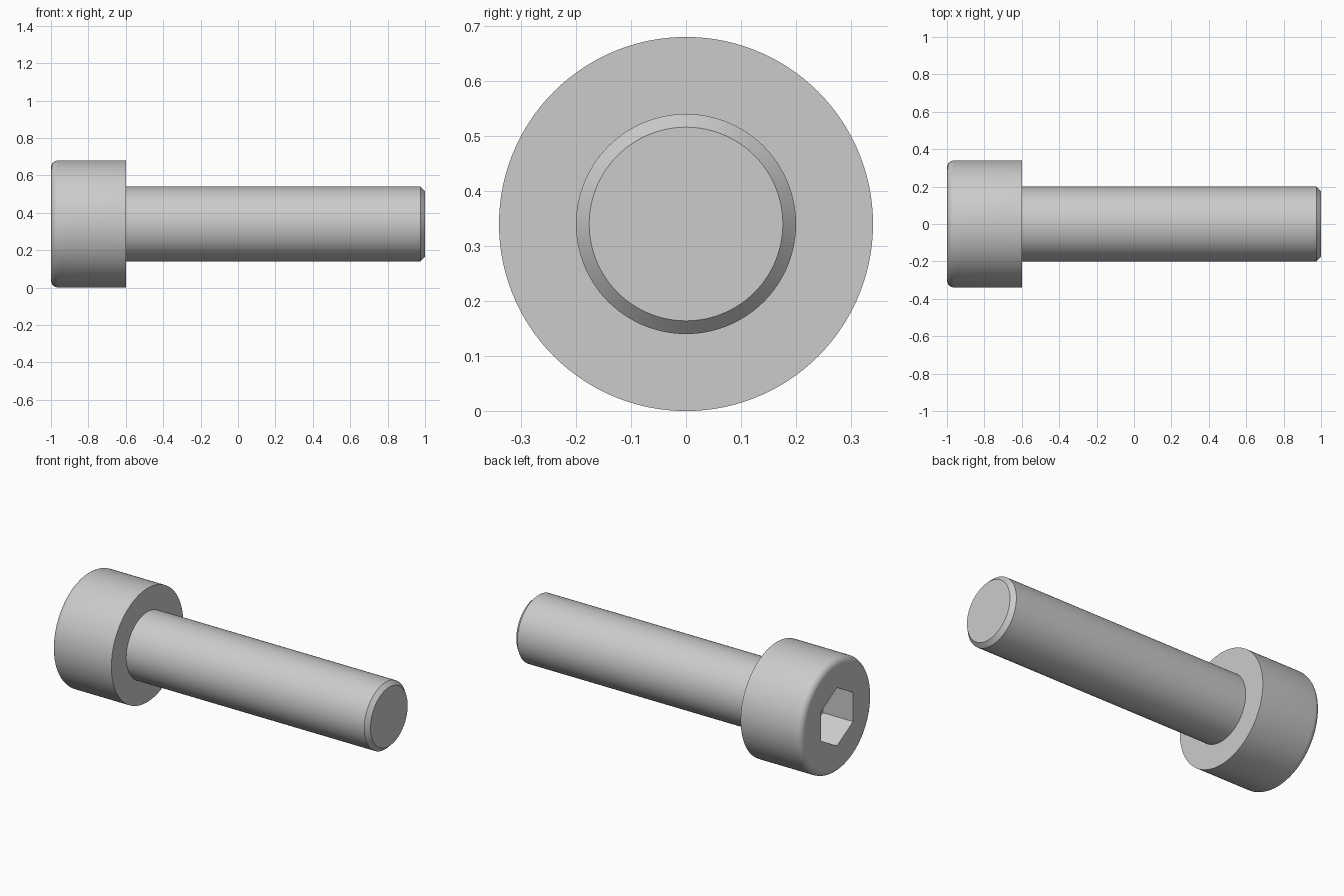
import bpy, bmesh
from math import sin, cos, pi, radians

if "Cube" in bpy.data.objects:
    bpy.data.objects.remove(bpy.data.objects["Cube"])

AXIS_Z = 0.34


def lathe(name, profile, sides):
    """Revolve (x, radius) points about the screw axis and cap both ends."""
    bm = bmesh.new()
    rings = [[bm.verts.new((x, r * sin(2 * pi * i / sides), AXIS_Z + r * cos(2 * pi * i / sides)))
              for i in range(sides)] for x, r in profile]
    for a, b in zip(rings, rings[1:]):
        for i in range(sides):
            j = (i + 1) % sides
            bm.faces.new((a[i], a[j], b[j], b[i]))
    bm.faces.new(rings[0])
    bm.faces.new(rings[-1])
    bmesh.ops.recalc_face_normals(bm, faces=bm.faces)
    mesh = bpy.data.meshes.new(name)
    bm.to_mesh(mesh)
    bm.free()
    obj = bpy.data.objects.new(name, mesh)
    bpy.context.collection.objects.link(obj)
    return obj


# Screw body: rounded head rim, flat shoulder, shank with chamfered tip
fillet = 0.04
rim = [(-1 + fillet * (1 - sin(t)), 0.34 - fillet * (1 - cos(t)))
       for t in (pi / 2 * (1 - k / 8) for k in range(9))]
screw = lathe("socket_head_screw",
              rim + [(-0.6, 0.34), (-0.6, 0.2), (0.976, 0.2), (1.0, 0.176)], 120)

# Hexagonal socket, corners pointing up and down
cutter = lathe("hex_socket_cutter", [(-1.1, 0.174), (-0.8, 0.174)], 6)
cutter.hide_render = True

bpy.context.view_layer.objects.active = screw
screw.select_set(True)
mod = screw.modifiers.new("hex_socket", 'BOOLEAN')
mod.operation = 'DIFFERENCE'
mod.solver = 'EXACT'
mod.object = cutter
bpy.ops.object.modifier_apply(modifier=mod.name)
bpy.data.objects.remove(cutter)

bpy.ops.object.shade_smooth_by_angle(angle=radians(30))
